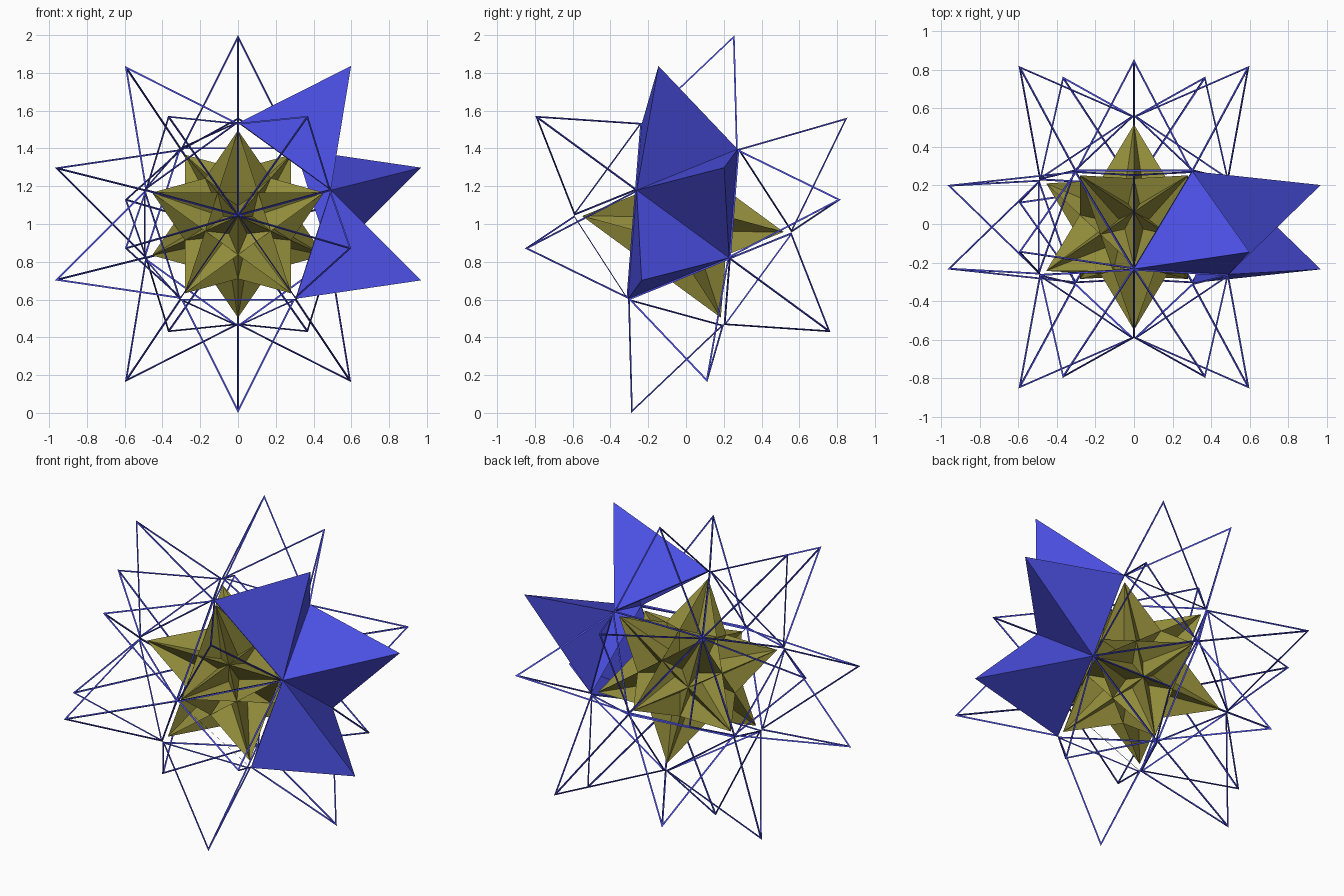
import bpy, bmesh
from math import sin, cos, radians, sqrt
from mathutils import Vector, Matrix
from itertools import combinations

if "Cube" in bpy.data.objects:
    bpy.data.objects.remove(bpy.data.objects["Cube"])

PHI = (1 + sqrt(5)) / 2
CENTRE = Vector((0, -0.0165, 1.0))
TILT = Matrix.Rotation(radians(-4.5), 3, 'X')


def material(name, rgb):
    m = bpy.data.materials.new(name)
    m.diffuse_color = (*rgb, 1)
    m.use_nodes = True
    m.node_tree.nodes["Principled BSDF"].inputs["Base Color"].default_value = m.diffuse_color
    return m


def make_object(name, polygons, mat):
    """Weld a list of polygons (lists of points) into one flat-shaded object."""
    bm = bmesh.new()
    for poly in polygons:
        # wind each polygon so that it faces away from the centre
        n = (poly[1] - poly[0]).cross(poly[2] - poly[0])
        if n.dot(poly[0] + poly[1] + poly[2]) < 0:
            poly = poly[::-1]
        bm.faces.new([bm.verts.new(CENTRE + p) for p in poly])
    bmesh.ops.remove_doubles(bm, verts=bm.verts, dist=1e-4)
    me = bpy.data.meshes.new(name)
    bm.to_mesh(me)
    bm.free()
    me.materials.append(mat)
    ob = bpy.data.objects.new(name, me)
    bpy.context.collection.objects.link(ob)
    return ob


# Unit icosahedron, five-fold axis to the front, tilted slightly upward
corners = []
for side, start in ((-1, 0), (1, 36)):
    corners.append(Vector((0, side, 0)))
    for k in range(5):
        a = radians(start + 72 * k)
        corners.append(Vector((sin(a) * 2, side, cos(a) * 2)) / sqrt(5))
corners = [TILT @ c for c in corners]


def near(a, b):
    return abs(a.dot(b) - 1 / sqrt(5)) < 0.01


def far(a, b):
    return abs(a.dot(b) + 1 / sqrt(5)) < 0.01


blue = material("blue", (0.074, 0.082, 0.79))
olive = material("olive", (0.295, 0.27, 0.045))

# Inner star: twelve grooved spikes with low ridges between them
STAR_R = 0.535
star = []
for p, q in combinations(corners, 2):
    if not far(p, q):
        continue
    m = (p + q) / 2
    step = (p - q) * (0.5 - 1 / PHI ** 2)
    d1, d2 = m + step, m - step
    for tip in corners:
        if near(tip, p) and near(tip, q):
            g = m * 0.7236 + (tip - m * PHI) * 0.1056
            for tri in ((tip, d1, g), (tip, g, d2), (d1, d2, g)):
                star.append([v * STAR_R for v in tri])
star_ob = make_object("inner_star", star, olive)
bm = bmesh.new()
bm.from_mesh(star_ob.data)
bmesh.ops.recalc_face_normals(bm, faces=bm.faces)
bm.to_mesh(star_ob.data)
bm.free()

# Outer spikes: three solid, one left out at the front, the rest open frames
BASE_R, TIP_R = 0.577, 1.037
solid, frames = [], []
for tri in combinations(corners, 3):
    if not all(near(a, b) for a, b in combinations(tri, 2)):
        continue
    axis = sum(tri, Vector()).normalized()
    flat = TILT.inverted() @ axis
    if flat.y < -0.5 and abs(flat.x) < 0.1 and flat.z < 0:
        continue
    tip = axis * TIP_R
    is_solid = flat.x > 0.5 and abs(flat.y) < 0.5 and flat.z > -0.5
    for a, b in combinations([c * BASE_R for c in tri], 2):
        if is_solid:
            solid.append([tip, a, b])
            continue
        # even-width border: shrink the triangle about its incentre
        base, side = (a - b).length, (tip - a).length
        mid = (tip * base + (a + b) * side) / (base + 2 * side)
        outer = [tip, a, b]
        inner = [v.lerp(mid, 0.05) for v in outer]
        for i in range(3):
            j = (i + 1) % 3
            frames.append([outer[i], outer[j], inner[j], inner[i]])
make_object("solid_spikes", solid, blue)
make_object("spike_frames", frames, blue)
